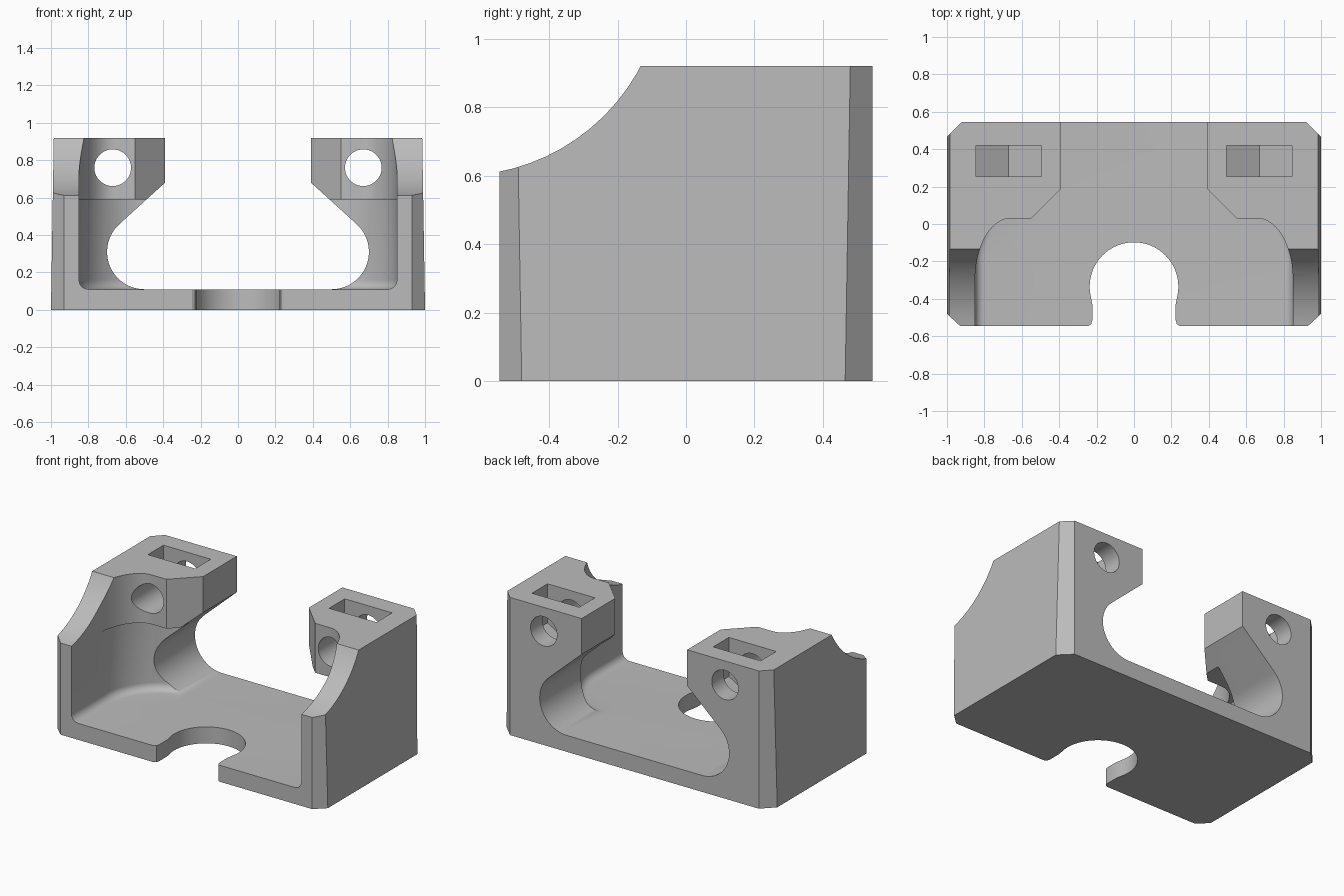
import bpy, bmesh, math

if "Cube" in bpy.data.objects:
    bpy.data.objects.remove(bpy.data.objects["Cube"], do_unlink=True)

grey = bpy.data.materials.new("light grey")
grey.use_nodes = True
COLOUR = (0.5, 0.5, 0.5, 1)
grey.diffuse_color = COLOUR
grey.node_tree.nodes["Principled BSDF"].inputs["Base Color"].default_value = COLOUR


def arc(cx, cy, rx, ry, start, end, n):
    angles = [math.radians(start + (end - start) * i / n) for i in range(n + 1)]
    return [(cx + rx * math.cos(a), cy + ry * math.sin(a)) for a in angles]


def mirrored(half):
    """Close a right-hand outline with its mirror image."""
    return half + [(-x, y) for x, y in reversed(half)]


def prism(name, outline, axis, lo, hi, end_outline=None, fillet=0):
    """Extrude an outline along an axis, optionally rounding its low rim."""
    place = {"x": lambda p, d: (d, p[0], p[1]),
             "y": lambda p, d: (p[0], d, p[1]),
             "z": lambda p, d: (p[0], p[1], d)}[axis]
    bm = bmesh.new()
    a = [bm.verts.new(place(p, lo)) for p in outline]
    b = [bm.verts.new(place(p, hi)) for p in end_outline or outline]
    low = bm.faces.new(a)
    bm.faces.new(b)
    for i in range(len(a)):
        j = (i + 1) % len(a)
        bm.faces.new((a[i], a[j], b[j], b[i]))
    bmesh.ops.recalc_face_normals(bm, faces=bm.faces)
    if fillet:
        bmesh.ops.bevel(bm, geom=list(low.edges), offset=fillet, segments=6,
                        profile=0.5, affect="EDGES")
    mesh = bpy.data.meshes.new(name)
    bm.to_mesh(mesh)
    bm.free()
    obj = bpy.data.objects.new(name, mesh)
    bpy.context.collection.objects.link(obj)
    return obj


# Main block: chamfered corners and slightly tapered sides
def footprint(half_width):
    inset = 1 - half_width
    return mirrored([(0.93, -0.545), (half_width, -0.48 - inset),
                     (half_width, 0.465 + inset), (0.92, 0.545)])


body = prism("bracket_body", footprint(1), "z", 0, 0.92, footprint(0.985))
body.data.materials.append(grey)

FLOOR = 0.11
cutters = []

# Front cavity: narrow at the top, undercut below the screw posts
upper = [(0.85, -0.8)] + arc(0.66, -0.3, 0.19, 0.33, 0, 90, 20)
upper += [(0.55, 0.03), (0.39, 0.19)]
cutters.append(prism("upper_cavity", mirrored(upper), "z", 0.4, 1.2))
lower = [(0.85, -0.8)] + arc(0.45, -0.2, 0.4, 0.4, 0, 90, 24)
cutters.append(prism("lower_cavity", mirrored(lower), "z", FLOOR, 0.59, fillet=0.05))

# Rear opening with rounded lower ends and overhanging posts
opening = arc(0.5, FLOOR + 0.2, 0.2, 0.2, -90, 48, 24)
opening += [(0.39, 0.68), (0.39, 1.2)]
cutters.append(prism("rear_opening", mirrored(opening), "y", 0, 0.8))

# Concave sweep on the front of the side walls
cutters.append(prism("wall_sweep", arc(-0.663, 1.2, 0.6, 0.6, 0, 360, 72)[:-1],
                     "x", -1.3, 1.3))

# Keyhole notch in the floor
notch = [(0.26, -0.7), (0.245, -0.545), (0.229, -0.535), (0.223, -0.515), (0.223, -0.43)]
notch += arc(0, -0.335, 0.237, 0.237, -14, 89, 28)
cutters.append(prism("floor_notch", mirrored(notch), "z", -0.2, 0.3))

# Screw holes and hexagonal nut slots in each post
for side in (-1, 1):
    x, z, flat = side * 0.67, 0.76, 0.175
    hole = arc(x, z, 0.098, 0.098, 0, 360, 40)[:-1]
    cutters.append(prism("screw_hole", hole, "y", -0.3, 0.8))
    drop = flat / math.sqrt(3)
    slot = [(x - flat, 1.2), (x - flat, z - drop), (x, z - 2 * drop),
            (x + flat, z - drop), (x + flat, 1.2)]
    cutters.append(prism("nut_slot", slot, "y", 0.255, 0.42))

# Carve the block and remove the cutters
bpy.ops.object.select_all(action="DESELECT")
body.select_set(True)
bpy.context.view_layer.objects.active = body
for cutter in cutters:
    cutter.hide_render = True
    cut = body.modifiers.new(cutter.name, "BOOLEAN")
    cut.operation = "DIFFERENCE"
    cut.solver = "EXACT"
    cut.object = cutter
    bpy.ops.object.modifier_apply(modifier=cut.name)
    bpy.data.objects.remove(cutter, do_unlink=True)

bpy.ops.object.shade_smooth_by_angle(angle=math.radians(25))
